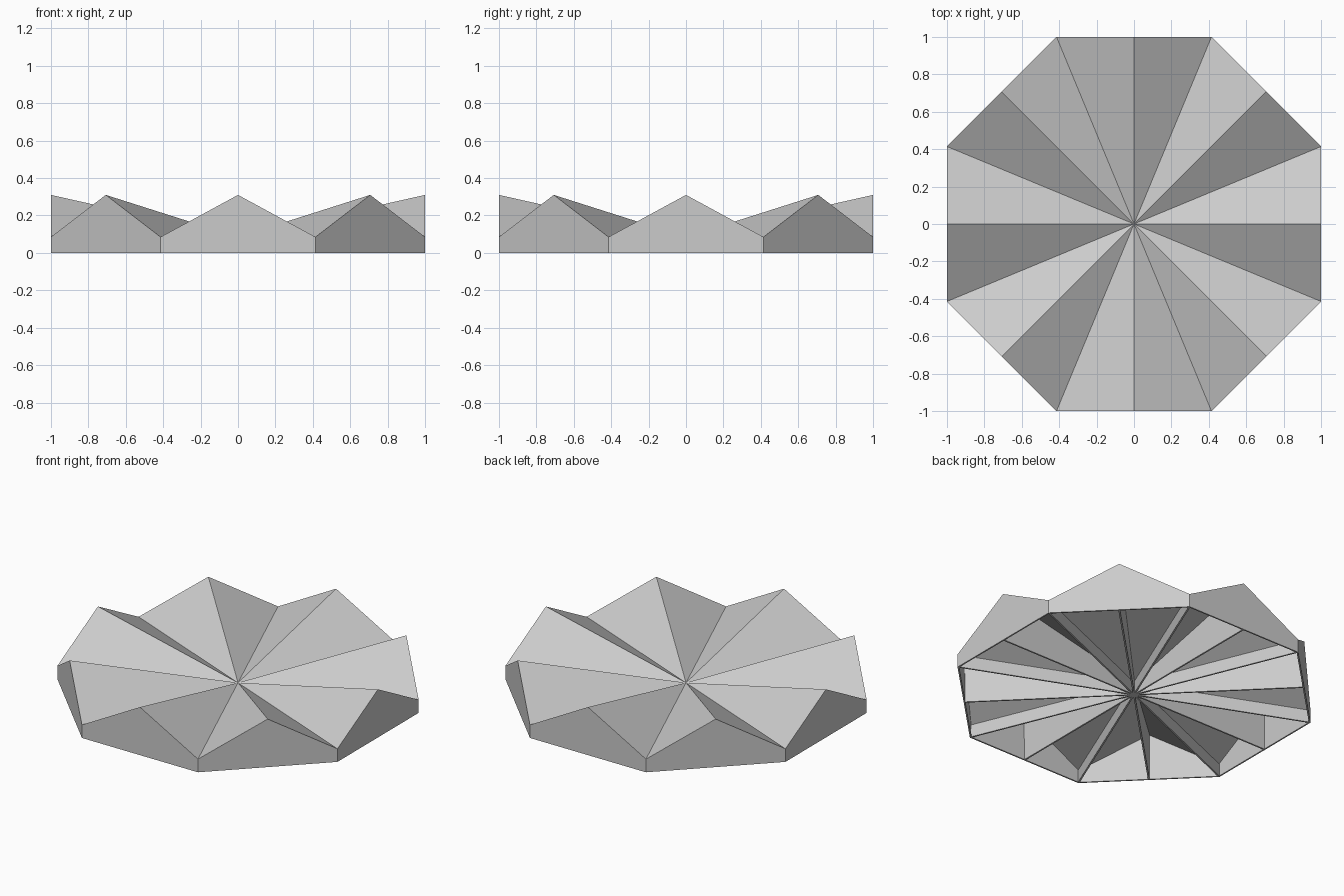
import bpy
import bmesh
from math import sin, cos, tan, pi

cube = bpy.data.objects.get("Cube")
if cube:
    bpy.data.objects.remove(cube)

SIDES = 8
APOTHEM = 1.0
CORNER = APOTHEM / cos(pi / SIDES)
LOW, HIGH = 0.085, 0.31      # valley and ridge heights
WALL = 0.01                  # sheet thickness

grey = bpy.data.materials.new("light grey")
grey.use_nodes = True
color = (0.6, 0.6, 0.6, 1)
grey.diffuse_color = color
grey.node_tree.nodes["Principled BSDF"].inputs["Base Color"].default_value = color


def polar(radius, angle, z):
    return (radius * cos(angle), radius * sin(angle), z)


def make_object(name, bm, offset):
    bmesh.ops.remove_doubles(bm, verts=bm.verts, dist=1e-5)
    mesh = bpy.data.meshes.new(name)
    bm.to_mesh(mesh)
    bm.free()
    mesh.materials.append(grey)
    obj = bpy.data.objects.new(name, mesh)
    bpy.context.collection.objects.link(obj)
    solid = obj.modifiers.new("thickness", "SOLIDIFY")
    solid.thickness = WALL
    solid.offset = offset
    return obj


def add_face(bm, points):
    bm.faces.new([bm.verts.new(p) for p in points])


# Folded roof with gabled outer walls, open underneath
roof = bmesh.new()
half = pi / SIDES
for i in range(SIDES):
    a = 2 * half * i
    hub = (0, 0, LOW)
    ridge = polar(APOTHEM, a, HIGH)
    before = polar(CORNER, a - half, LOW)
    after = polar(CORNER, a + half, LOW)
    add_face(roof, [hub, before, ridge])
    add_face(roof, [hub, ridge, after])
    add_face(roof, [polar(CORNER, a - half, 0), polar(CORNER, a + half, 0),
                    after, ridge, before])
make_object("folded_roof", roof, -1)

# Upright radial partitions under every ridge and valley
inset = WALL / 2
for i in range(2 * SIDES):
    a = half * i
    is_ridge = i % 2 == 0
    reach = (APOTHEM if is_ridge else CORNER) - inset
    top = (HIGH if is_ridge else LOW) - inset
    rib = bmesh.new()
    add_face(rib, [(0, 0, 0), polar(reach, a, 0),
                   polar(reach, a, top), (0, 0, LOW - inset)])
    make_object("ridge_partition" if is_ridge else "valley_partition", rib, 0)
